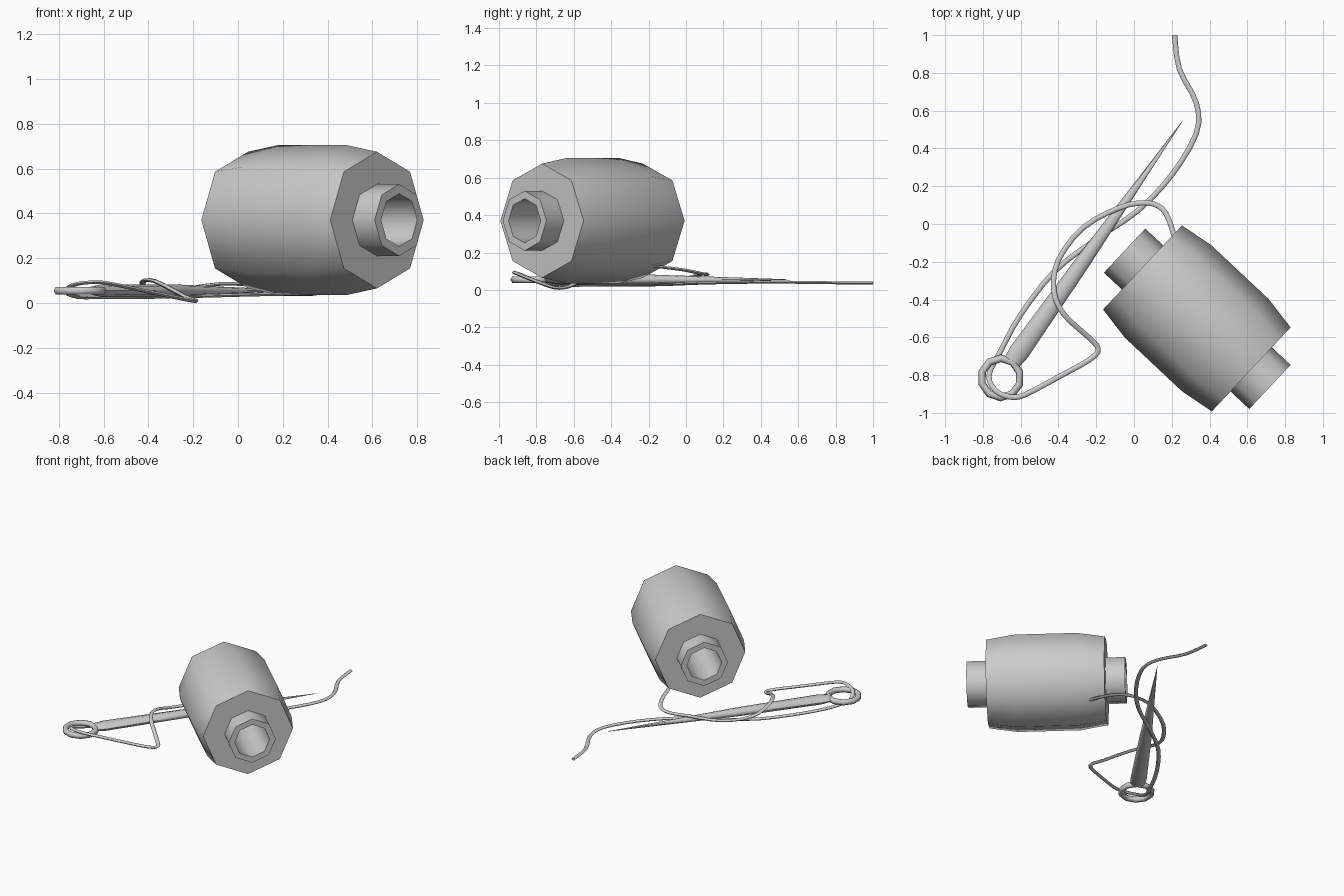
import bpy, bmesh, math
from mathutils import Vector, Matrix

if "Cube" in bpy.data.objects:
    bpy.data.objects.remove(bpy.data.objects["Cube"])


def finish(name, bm, angle=35):
    bmesh.ops.recalc_face_normals(bm, faces=bm.faces)
    me = bpy.data.meshes.new(name)
    bm.to_mesh(me)
    bm.free()
    ob = bpy.data.objects.new(name, me)
    bpy.context.collection.objects.link(ob)
    bpy.ops.object.select_all(action='DESELECT')
    ob.select_set(True)
    bpy.context.view_layer.objects.active = ob
    bpy.ops.object.shade_smooth_by_angle(angle=math.radians(angle))
    return ob


def bridge(bm, a, b):
    n = len(a)
    for i in range(n):
        bm.faces.new((a[i], a[(i + 1) % n], b[(i + 1) % n], b[i]))


def lathe(name, profile, start, direction, n=8):
    """Closed (distance, radius) profile spun about a level axis."""
    d = Vector(direction).normalized()
    side, up = d.cross(Vector((0, 0, 1))), Vector((0, 0, 1))
    bm = bmesh.new()
    rings = []
    for t, r in profile:
        c = Vector(start) + d * t
        rings.append([bm.verts.new(c + r * (side * math.cos(k * math.tau / n) + up * math.sin(k * math.tau / n)))
                      for k in range(n)])
    for i in range(len(rings)):
        bridge(bm, rings[i - 1], rings[i])
    return finish(name, bm, 50)


def sweep(name, pts, n, angle=65):
    """Tube along (x, y, z, half width, half height) stations."""
    bm = bmesh.new()
    rings = []
    for i, p in enumerate(pts):
        a, b = pts[max(i - 1, 0)], pts[min(i + 1, len(pts) - 1)]
        t = Vector([b[k] - a[k] for k in range(3)]).normalized()
        side = t.cross(Vector((0, 0, 1))).normalized()
        up = side.cross(t)
        rings.append([bm.verts.new(Vector(p[:3]) + side * p[3] * math.cos(k * math.tau / n)
                                   + up * p[4] * math.sin(k * math.tau / n)) for k in range(n)])
    for a, b in zip(rings, rings[1:]):
        bridge(bm, a, b)
    bm.faces.new(rings[0])
    bm.faces.new(rings[-1])
    return finish(name, bm, angle)


def smooth_path(pts, steps=3):
    """Catmull-Rom refinement of the stations."""
    out = []
    for i in range(len(pts) - 1):
        q = [pts[min(max(i + k, 0), len(pts) - 1)] for k in (-1, 0, 1, 2)]
        for s in range(steps):
            t = s / steps
            out.append(tuple(0.5 * (2 * b + (c - a) * t + (2 * a - 5 * b + 4 * c - d) * t * t
                                    + (3 * b - a - 3 * c + d) * t ** 3) for a, b, c, d in zip(*q)))
    return out + [pts[-1]]


# spool: bulging thread winding and a hollow core
axis, start = (0.729, -0.684, 0), (0.045, -0.23, 0.37)
lathe("thread_winding", [(0, 0.14), (0, 0.305), (0.185, 0.335), (0.60, 0.335), (0.789, 0.305), (0.789, 0.14)],
      start, axis)
lathe("spool_core", [(-0.13, 0.118), (-0.13, 0.16), (0.925, 0.16), (0.925, 0.118)], start, axis)

# needle shaft: long taper to a point
eye, tip = Vector((-0.705, -0.815, 0.055)), Vector((0.26, 0.55, 0.056))
shaft = []
for s, w, h in ((0.06, 0.046, 0.020), (0.10, 0.054, 0.028), (0.45, 0.040, 0.027), (1.0, 0.0008, 0.0008)):
    shaft.append((*eye.lerp(tip, s), w, h))
sweep("needle_shaft", shaft, 8)

# needle eye: ring at the blunt end
bm = bmesh.new()
major, minor, seg = 0.104, 0.02, 10
rings = []
for i in range(seg):
    a = i * math.tau / seg + 0.3
    out = Vector((math.cos(a), math.sin(a), 0))
    rings.append([bm.verts.new(eye + out * (major + minor * math.cos(k * math.tau / 6))
                               + Vector((0, 0, minor * math.sin(k * math.tau / 6)))) for k in range(6)])
for i in range(seg):
    bridge(bm, rings[i - 1], rings[i])
finish("needle_eye", bm, 65)

# thread: loose tail, under the needle, through the eye, back over to the spool
path = [(0.215, 1.0, 0.038), (0.24, 0.82, 0.038), (0.33, 0.64, 0.04), (0.33, 0.48, 0.042),
        (0.20, 0.26, 0.04), (0.02, 0.07, 0.036), (-0.20, -0.08, 0.03), (-0.42, -0.25, 0.026),
        (-0.60, -0.48, 0.026), (-0.71, -0.68, 0.026), (-0.768, -0.80, 0.05), (-0.735, -0.88, 0.08),
        (-0.66, -0.915, 0.092), (-0.58, -0.905, 0.088), (-0.40, -0.81, 0.05), (-0.23, -0.715, 0.015),
        (-0.19, -0.66, 0.01), (-0.24, -0.60, 0.03), (-0.37, -0.48, 0.097), (-0.425, -0.35, 0.095),
        (-0.40, -0.19, 0.06), (-0.27, -0.02, 0.06), (-0.08, 0.085, 0.085), (0.06, 0.112, 0.082),
        (0.15, 0.08, 0.088), (0.20, -0.02, 0.108), (0.24, -0.18, 0.128)]
sweep("thread_strand", smooth_path([(*p, 0.014, 0.009) for p in path]), 6)
